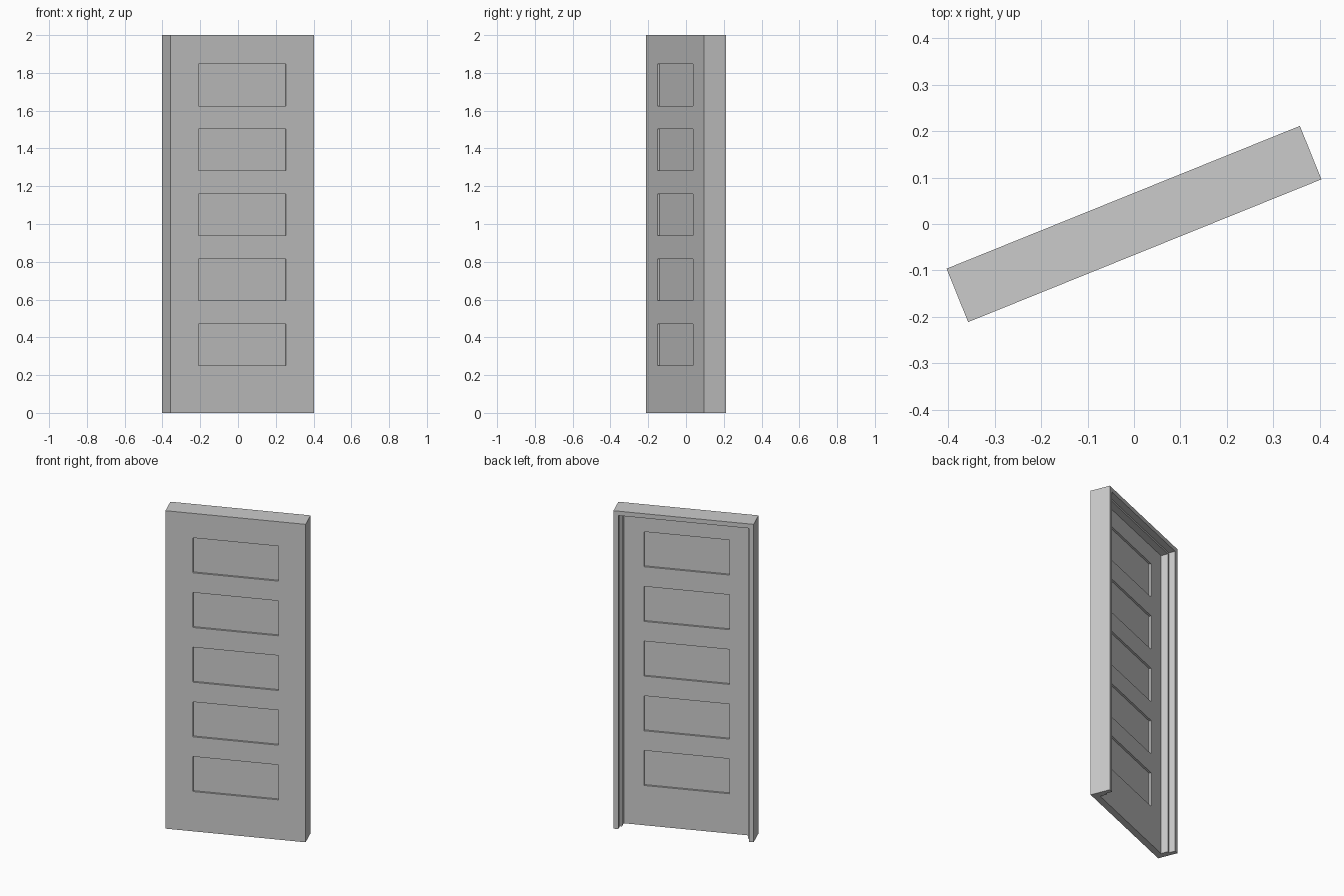
import bpy, bmesh
from math import radians
from mathutils import Matrix, Vector

if "Cube" in bpy.data.objects:
    bpy.data.objects.remove(bpy.data.objects["Cube"])

HALF_W, HALF_D, HEIGHT = 0.41, 0.062, 2.0
ANGLE = radians(22)


def boxes(name, spans):
    """One object made of boxes given as (x0, x1, y0, y1, z0, z1)."""
    bm = bmesh.new()
    for x0, x1, y0, y1, z0, z1 in spans:
        centre = Vector(((x0 + x1) / 2, (y0 + y1) / 2, (z0 + z1) / 2))
        size = Matrix.Diagonal((x1 - x0, y1 - y0, z1 - z0, 1))
        bmesh.ops.create_cube(bm, size=1, matrix=Matrix.Translation(centre) @ size)
    mesh = bpy.data.meshes.new(name)
    bm.to_mesh(mesh)
    bm.free()
    obj = bpy.data.objects.new(name, mesh)
    bpy.context.collection.objects.link(obj)
    return obj


# Solid block from which the leaf and its surrounding frame are carved
door = boxes("panelled_door", [(-HALF_W, HALF_W, -HALF_D, HALF_D, 0, HEIGHT)])

# Stepped opening behind the leaf: outer jamb, then the narrower stop
leaf_back = -0.022
cuts = [(-0.382, 0.382, 0.022, 0.1, -0.1, 1.972),
        (-0.369, 0.369, leaf_back, 0.05, -0.1, 1.959)]

# Five shallow recessed panels on both faces of the leaf
for i in range(5):
    z = 0.25 + 0.344 * i
    cuts.append((-0.25, 0.25, -0.1, -HALF_D + 0.013, z, z + 0.22))
    cuts.append((-0.25, 0.25, leaf_back - 0.013, 0.0, z, z + 0.22))

cutter = boxes("recess_cutter", cuts)
cutter.hide_render = True
mod = door.modifiers.new("carve", 'BOOLEAN')
mod.operation = 'DIFFERENCE'
mod.solver = 'EXACT'
mod.use_self = True
mod.object = cutter

bpy.context.view_layer.objects.active = door
door.select_set(True)
bpy.ops.object.modifier_apply(modifier=mod.name)
bpy.data.objects.remove(cutter)

# The whole door stands turned about the vertical axis
door.rotation_euler.z = ANGLE
